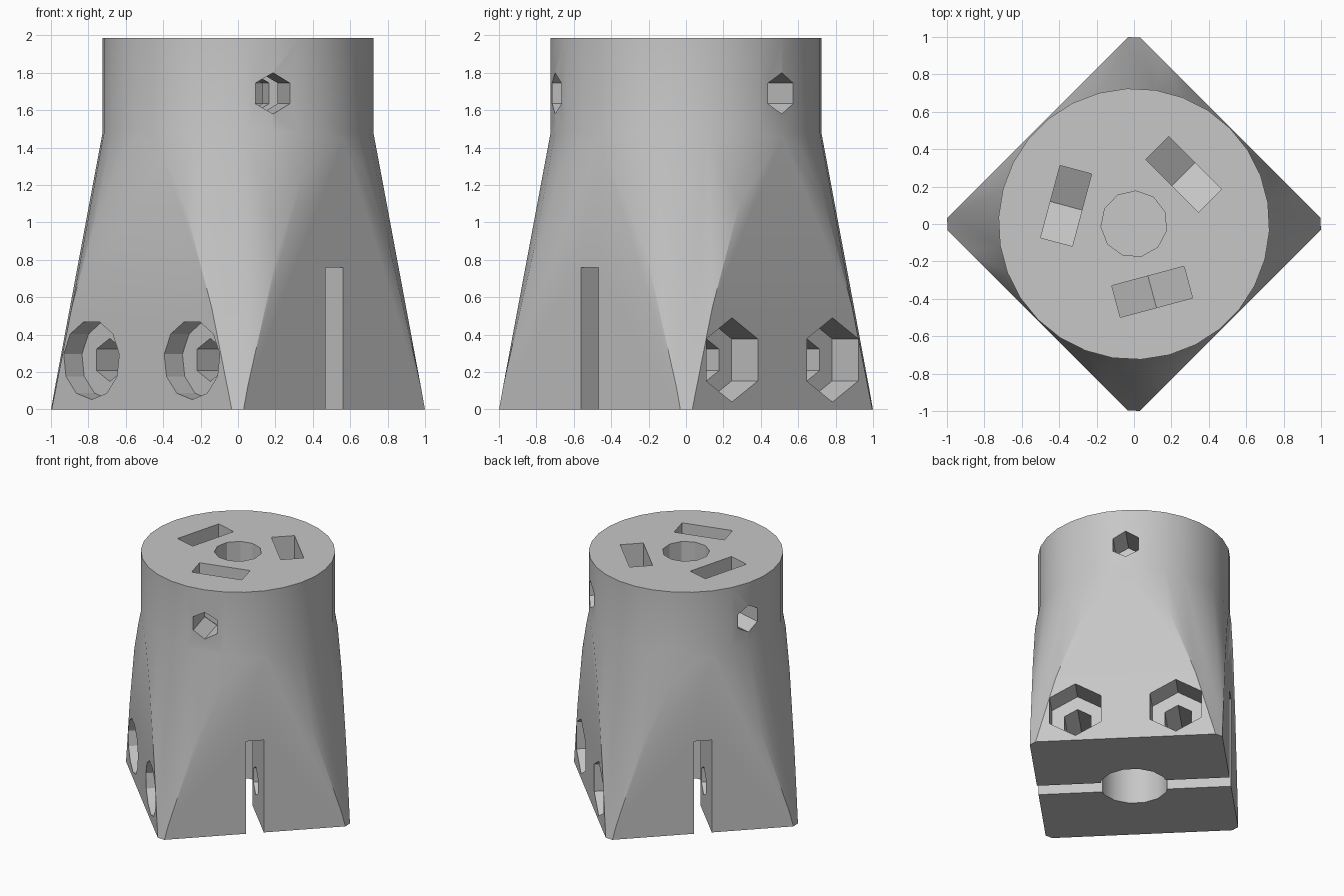
import bpy, bmesh
from math import pi, sin, cos, radians
from mathutils import Matrix

cube = bpy.data.objects.get("Cube")
if cube:
    bpy.data.objects.remove(cube)

grey = bpy.data.materials.new("plain_grey")
grey.use_nodes = True
colour = (0.57, 0.57, 0.57, 1)
grey.diffuse_color = colour
grey.node_tree.nodes["Principled BSDF"].inputs["Base Color"].default_value = colour

TOP, SHOULDER, RADIUS = 1.985, 1.48, 0.725
FOOT_RADIUS, HALF = 1.002, 0.728
BOLT_Z, SCREW_Z = 0.265, 1.69
cutters = []


def make_object(name, bm, matrix=Matrix()):
    bmesh.ops.recalc_face_normals(bm, faces=bm.faces)
    bm.transform(matrix)
    mesh = bpy.data.meshes.new(name)
    bm.to_mesh(mesh)
    bm.free()
    mesh.materials.append(grey)
    ob = bpy.data.objects.new(name, mesh)
    bpy.context.collection.objects.link(ob)
    return ob


def add_cutter(name, bm, matrix=Matrix(), operation="DIFFERENCE"):
    ob = make_object(name, bm, matrix)
    ob.hide_render = True
    cutters.append((ob, operation))


def loft(rings):
    """Closed solid through rings of equal point count."""
    bm = bmesh.new()
    loops = [[bm.verts.new(p) for p in ring] for ring in rings]
    bm.faces.new(loops[0])
    bm.faces.new(loops[-1])
    n = len(loops[0])
    for a, b in zip(loops, loops[1:]):
        for i in range(n):
            j = (i + 1) % n
            bm.faces.new((a[i], a[j], b[j], b[i]))
    return bm


def polygon(sides, radius, phase=0.0):
    angles = [phase + 2 * pi * i / sides for i in range(sides)]
    return [(radius * sin(a), radius * cos(a)) for a in angles]


def cut_along_x(name, outline, x0, x1, y, z, matrix=Matrix()):
    rings = [[(x, y + p, z + q) for p, q in outline] for x in (x0, x1)]
    add_cutter(name, loft(rings), matrix)


def cut_along_z(name, outline, z0, z1, operation="DIFFERENCE"):
    rings = [[(p, q, z) for p, q in outline] for z in (z0, z1)]
    add_cutter(name, loft(rings), operation=operation)


# Body: cone with a straight collar, trimmed to a square
profile = ((FOOT_RADIUS, 0), (RADIUS, SHOULDER), (RADIUS, TOP))
body = make_object("clamp_body", loft(
    [[(p, q, z) for p, q in polygon(30, r, pi / 2)] for r, z in profile]))
square = polygon(4, HALF * 2 ** 0.5, pi / 4)
cut_along_z("square_trim", square, -0.5, 2.5, "INTERSECT")

# Clamp slot, shaft socket below and blind socket above
slot = [(-0.067, -2), (0.067, -2), (0.067, 2), (-0.067, 2)]
cut_along_z("clamp_slot", slot, -0.5, 0.76)
cut_along_z("lower_socket", polygon(14, 0.26), -0.2, 0.78)
cut_along_z("upper_socket", polygon(11, 0.177, radians(-50)), 1.0, 2.2)

# Two clamp bolts: round head recess, through hole, hexagonal nut recess
for y in (-0.38, 0.38):
    cut_along_x("bolt_hole", polygon(6, 0.115), -1.2, 1.2, y, BOLT_Z)
    cut_along_x("bolt_head_recess", polygon(11, 0.212, pi), -1.1, -0.59, y, BOLT_Z)
    cut_along_x("bolt_nut_recess", polygon(6, 0.225), 0.53, 1.1, y, BOLT_Z)

# Three set screws around the collar, each with a nut pocket open at the top
pocket = [(0, -0.231), (0.2, -0.1155), (0.2, 0.6), (-0.2, 0.6), (-0.2, -0.1155)]
for k in range(3):
    turn = Matrix.Rotation(2 * pi * k / 3, 4, "Z")
    cut_along_x("screw_hole", polygon(6, 0.11), 0.05, 1, 0, SCREW_Z, turn)
    cut_along_x("nut_pocket", pocket, 0.288, 0.463, 0, SCREW_Z, turn)

# Cut the openings, then drop the cutters
for cutter, operation in cutters:
    mod = body.modifiers.new(cutter.name, "BOOLEAN")
    mod.operation = operation
    mod.solver = "EXACT"
    mod.object = cutter
bpy.context.view_layer.update()
cut = bpy.data.meshes.new_from_object(body.evaluated_get(bpy.context.evaluated_depsgraph_get()))
body.modifiers.clear()
body.data = cut
for cutter, operation in cutters:
    bpy.data.objects.remove(cutter)

# Turn the foot so that its corners lie on the axes
cut.transform(Matrix.Rotation(pi / 4, 4, "Z"))
cut.materials.clear()
cut.materials.append(grey)
cut.polygons.foreach_set("material_index", [0] * len(cut.polygons))

bpy.ops.object.select_all(action="DESELECT")
body.select_set(True)
bpy.context.view_layer.objects.active = body
bpy.ops.object.shade_smooth_by_angle(angle=radians(30))
